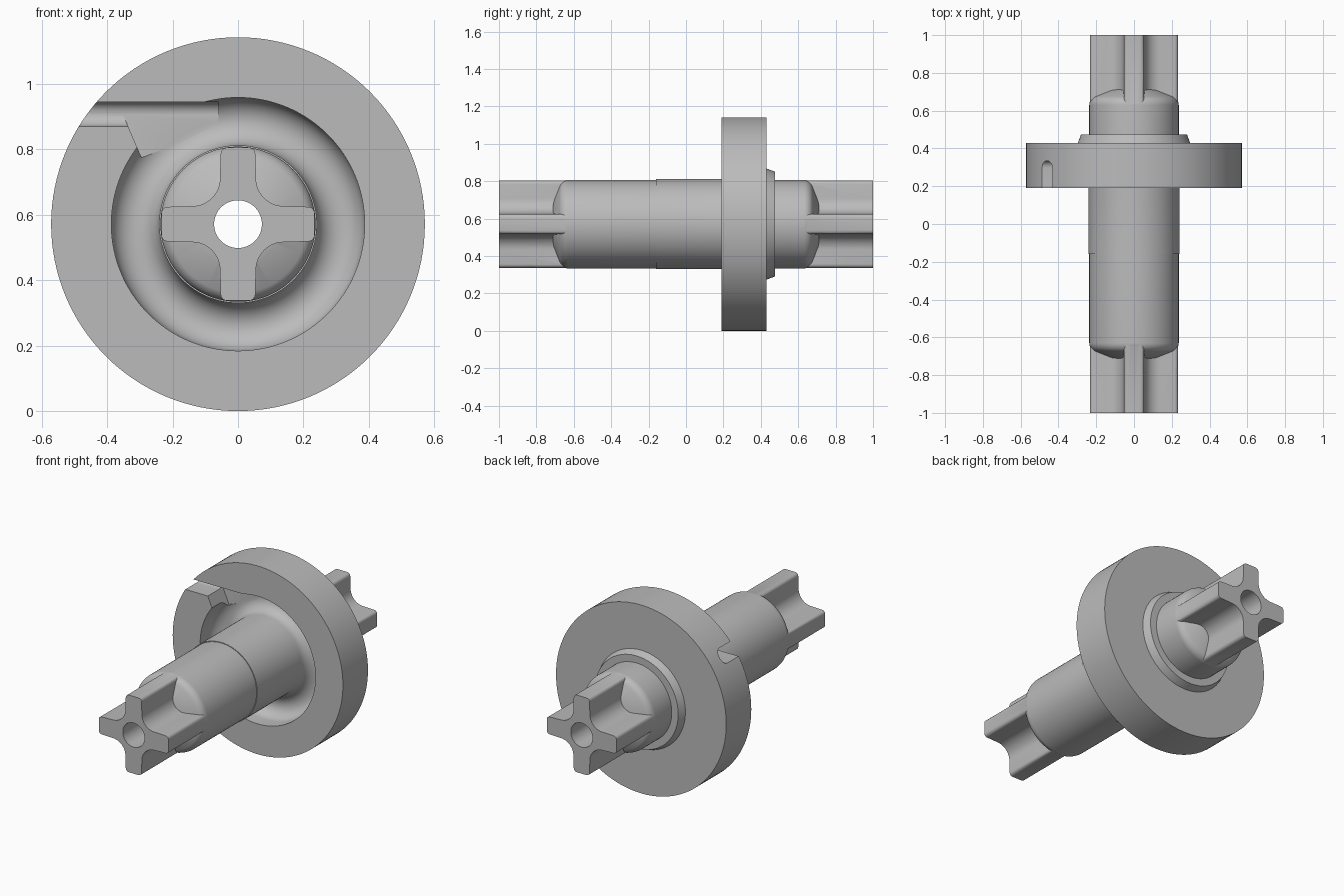
import bpy, bmesh, math
from mathutils import Vector

cube = bpy.data.objects.get("Cube")
if cube:
    bpy.data.objects.remove(cube, do_unlink=True)

R = 0.571          # disc radius, also the height of the shaft axis
SEGMENTS = 128

steel = bpy.data.materials.new("grey_metal")
steel.use_nodes = True
grey = (0.5, 0.5, 0.5, 1)
steel.diffuse_color = grey
steel.node_tree.nodes["Principled BSDF"].inputs["Base Color"].default_value = grey


def finish(bm, name):
    bmesh.ops.remove_doubles(bm, verts=bm.verts, dist=1e-5)
    bmesh.ops.recalc_face_normals(bm, faces=bm.faces)
    mesh = bpy.data.meshes.new(name)
    bm.to_mesh(mesh)
    bm.free()
    mesh.materials.append(steel)
    obj = bpy.data.objects.new(name, mesh)
    bpy.context.collection.objects.link(obj)
    return obj


def revolve(name, profile):
    """Turn (radius, y) points about the shaft axis."""
    bm = bmesh.new()
    vs = [bm.verts.new((r, y, R)) for r, y in profile]
    es = [bm.edges.new(pair) for pair in zip(vs, vs[1:])]
    bmesh.ops.spin(bm, geom=vs + es, cent=(0, 0, R), axis=(0, 1, 0),
                   angle=math.tau, steps=SEGMENTS, use_merge=True)
    return finish(bm, name)


def prism(name, points, offset):
    bm = bmesh.new()
    face = bm.faces.new([bm.verts.new(p) for p in points])
    geom = bmesh.ops.extrude_face_region(bm, geom=[face])["geom"]
    bmesh.ops.translate(bm, vec=Vector(offset),
                        verts=[g for g in geom if isinstance(g, bmesh.types.BMVert)])
    return finish(bm, name)


def arc(cx, cy, r, start, end, n):
    angles = [math.radians(start + (end - start) * i / n) for i in range(n + 1)]
    return [(cx + r * math.cos(a), cy + r * math.sin(a)) for a in angles]


def combine(target, tool, operation):
    mod = target.modifiers.new(tool.name, 'BOOLEAN')
    mod.object, mod.operation, mod.solver = tool, operation, 'EXACT'
    bpy.context.view_layer.objects.active = target
    bpy.ops.object.modifier_apply(modifier=mod.name)
    bpy.data.objects.remove(tool, do_unlink=True)


# Shaft with domed ends, disc with a round-bottomed ring groove, rear collar
dome = [(0, 0.735), (0.13, 0.708)] + arc(0.187, 0.63, 0.05, 62, 0, 8)
profile = [(r, -y) for r, y in dome]
profile += [(0.237, -0.16), (0.241, -0.16)]
profile += arc(0.314, 0.262, 0.073, 180, 0, 20)
profile += [(0.387, 0.19), (R, 0.19), (R, 0.43), (0.297, 0.43),
            (0.28, 0.475), (0.237, 0.475)]
profile += dome[::-1]
body = revolve("splined_shaft_and_disc", profile)

# Four-armed splines on both ends
quarter = [(0.234, 0.0)] + arc(0.214, 0.033, 0.02, 0, 90, 5)
quarter += arc(0.14, 0.14, 0.085, 270, 180, 12)
quarter += arc(0.033, 0.214, 0.02, 0, 90, 5)
outline = []
for k in range(4):
    c, s = round(math.cos(k * math.pi / 2)), round(math.sin(k * math.pi / 2))
    outline += [(x * c - z * s, x * s + z * c) for x, z in quarter]
for name, y, length in (("front_spline", -1, 0.5), ("rear_spline", 0.5, 0.5)):
    spline = prism(name, [(x, y, R + z) for x, z in outline], (0, length, 0))
    combine(body, spline, 'UNION')

# Central bore
bore = prism("bore_cutter", [(x, -1.1, R + z) for x, z in arc(0, 0, 0.073, 0, 354.375, 63)],
             (0, 2.2, 0))
combine(body, bore, 'DIFFERENCE')

# Tangential slot from the rim into the groove
slot = [(0.87, 0.0)] + arc(0.9075, 0.2975, 0.0375, 180, 0, 12) + [(0.945, 0.0)]
combine(body, prism("slot_cutter", [(-0.7, y, z) for z, y in slot], (0.64, 0, 0)), 'DIFFERENCE')

# Flared mouth where the slot meets the groove
mouth = [(-0.352, 0.9075), (-0.295, 0.775), (-0.2, 0.81), (-0.06, 0.88), (-0.06, 0.9075)]
combine(body, prism("mouth_cutter", [(x, 0.0, z) for x, z in mouth], (0, 0.3345, 0)), 'DIFFERENCE')

# Smooth shading with crisp edges
bpy.ops.object.select_all(action='DESELECT')
body.select_set(True)
bpy.context.view_layer.objects.active = body
bpy.ops.object.shade_smooth_by_angle(angle=math.radians(30))
